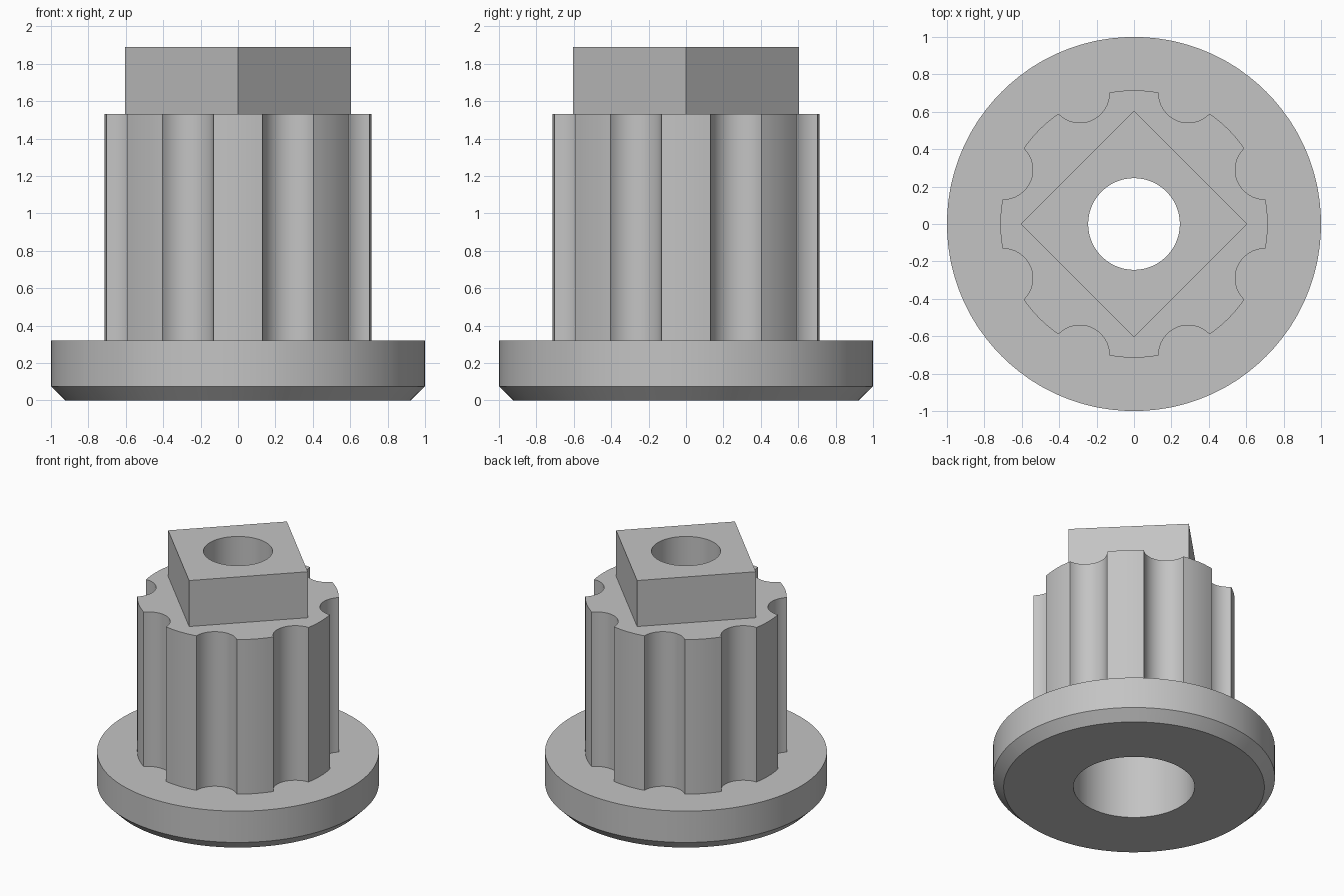
import bpy, bmesh
from math import pi, sin, cos, acos, atan2, hypot, radians

if "Cube" in bpy.data.objects:
    bpy.data.objects.remove(bpy.data.objects["Cube"])

grey = bpy.data.materials.new("plain_grey")
grey.use_nodes = True
colour = (0.55, 0.55, 0.55, 1)
grey.diffuse_color = colour
grey.node_tree.nodes["Principled BSDF"].inputs["Base Color"].default_value = colour

BODY_R, FLUTE_C, FLUTE_R = 0.715, 0.757, 0.158
HEAD_R = 0.605
BORE_WIDE, BORE_NARROW, BORE_STEP = 0.43, 0.245, 1.25


def fluted_outline(lands=6, steps=16):
    """Outline of eight lands separated by round flutes."""
    half = acos((BODY_R**2 + FLUTE_C**2 - FLUTE_R**2) / (2 * BODY_R * FLUTE_C))
    land = pi / 4 - 2 * half
    start = atan2(BODY_R * sin(half), FLUTE_C - BODY_R * cos(half))
    points = []
    for k in range(8):
        mid = k * pi / 4
        for i in range(lands):
            a = mid - land / 2 + land * i / lands
            points.append((BODY_R * cos(a), BODY_R * sin(a)))
        centre = mid + pi / 8
        for i in range(steps):
            t = -start + 2 * start * i / steps
            u, v = FLUTE_C - FLUTE_R * cos(t), FLUTE_R * sin(t)
            points.append((u * cos(centre) - v * sin(centre),
                           u * sin(centre) + v * cos(centre)))
    return points


fluted = fluted_outline()
angles = [atan2(y, x) for x, y in fluted]


def circle(r):
    return [(r * cos(a), r * sin(a)) for a in angles]


def diamond(r):
    scale = [r / (abs(cos(a)) + abs(sin(a))) for a in angles]
    return [(s * cos(a), s * sin(a)) for s, a in zip(scale, angles)]


def make_part(name, rings):
    """Skin a closed chain of (outline, height) rings."""
    bm = bmesh.new()
    loops = [[bm.verts.new((x, y, z)) for x, y in outline] for outline, z in rings]
    n = len(angles)
    for j, low in enumerate(loops):
        high = loops[(j + 1) % len(loops)]
        for i in range(n):
            k = (i + 1) % n
            bm.faces.new((low[i], low[k], high[k], high[i]))
    bmesh.ops.recalc_face_normals(bm, faces=bm.faces)
    mesh = bpy.data.meshes.new(name)
    bm.to_mesh(mesh)
    bm.free()
    mesh.materials.append(grey)
    obj = bpy.data.objects.new(name, mesh)
    bpy.context.collection.objects.link(obj)
    bpy.ops.object.select_all(action='DESELECT')
    obj.select_set(True)
    bpy.context.view_layer.objects.active = obj
    bpy.ops.object.shade_smooth_by_angle(angle=radians(30))


wide, narrow = circle(BORE_WIDE), circle(BORE_NARROW)

# Round flange with a chamfered lower rim
make_part("flange", [(wide, 0), (circle(0.925), 0), (circle(1), 0.075),
                     (circle(1), 0.32), (wide, 0.32)])

# Fluted body with a stepped bore
make_part("fluted_body", [(wide, 0.32), (fluted, 0.32), (fluted, 1.53),
                          (narrow, 1.53), (narrow, BORE_STEP), (wide, BORE_STEP)])

# Square head turned on its corner
make_part("square_head", [(narrow, 1.53), (diamond(HEAD_R), 1.53),
                          (diamond(HEAD_R), 1.89), (narrow, 1.89)])
